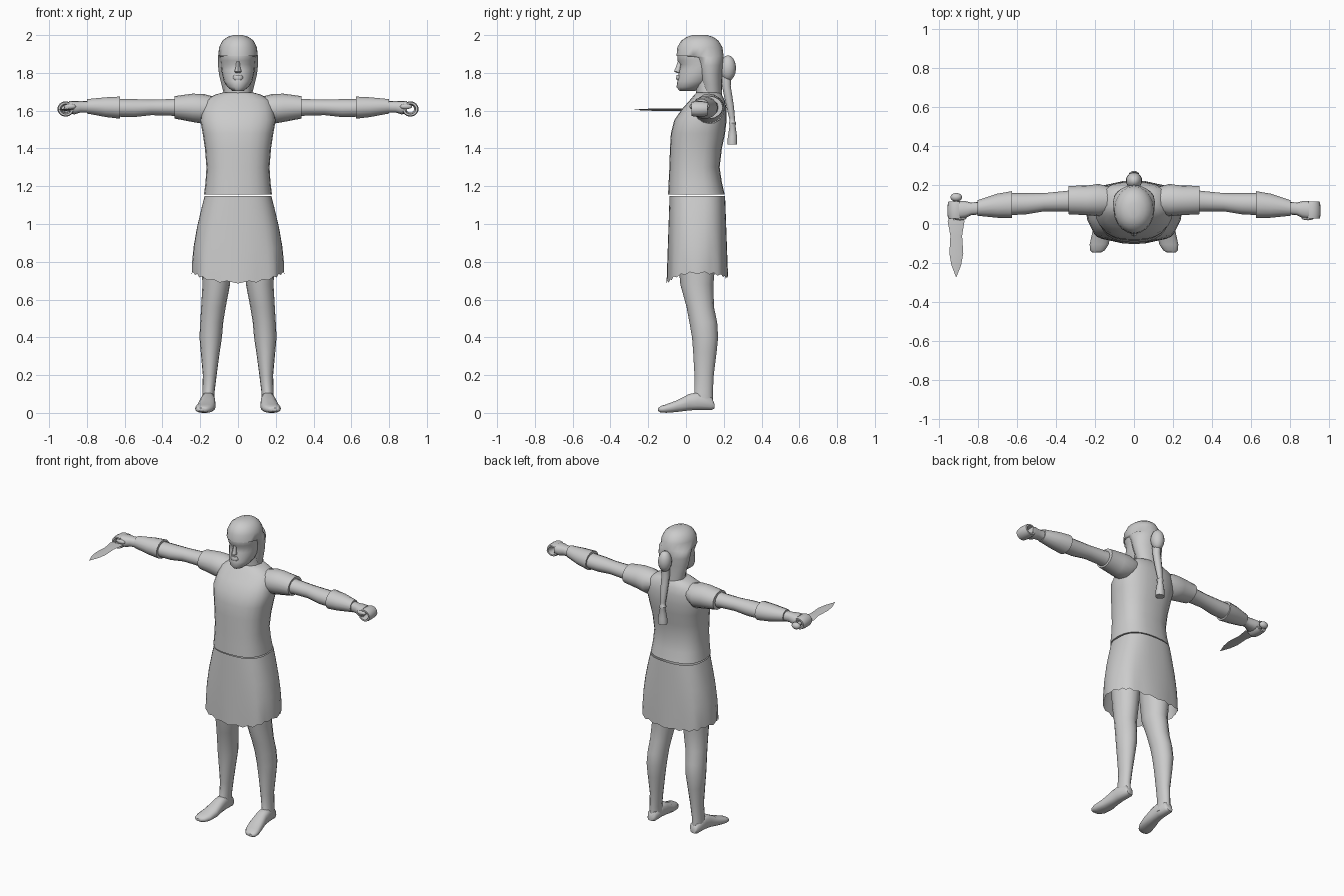
import bpy, bmesh, math
from mathutils import Vector

grey = bpy.data.materials.new("plain grey")
grey.diffuse_color = (0.6, 0.6, 0.6, 1)


def finish(name, bm, angle=50):
    bmesh.ops.recalc_face_normals(bm, faces=bm.faces)
    me = bpy.data.meshes.new(name)
    bm.to_mesh(me)
    bm.free()
    me.materials.append(grey)
    ob = bpy.data.objects.new(name, me)
    bpy.context.collection.objects.link(ob)
    bpy.ops.object.select_all(action='DESELECT')
    ob.select_set(True)
    bpy.context.view_layer.objects.active = ob
    bpy.ops.object.shade_smooth_by_angle(angle=math.radians(angle))
    return ob


def skin(name, rings, caps=(True, True), angle=50):
    """Bridge a list of point rings."""
    bm = bmesh.new()
    rows = [[bm.verts.new(p) for p in r] for r in rings]
    n = len(rows[0])
    for a, b in zip(rows, rows[1:]):
        for i in range(n):
            bm.faces.new((a[i], a[(i + 1) % n], b[(i + 1) % n], b[i]))
    if caps[0]:
        bm.faces.new(rows[0])
    if caps[1]:
        bm.faces.new(rows[-1])
    return finish(name, bm, angle)


def loft(name, axis, rows, s=1, n=16, power=1.0, caps=(True, True)):
    """Rows are (position, lo, hi, lo, hi) across the two remaining axes."""
    others = [i for i in range(3) if i != axis]
    rings = []
    for pos, a0, a1, b0, b1 in rows:
        ring = []
        for k in range(n):
            t = 2 * math.pi * k / n
            c, d = (math.copysign(abs(f(t)) ** power, f(t)) for f in (math.cos, math.sin))
            p = Vector()
            p[axis] = pos
            p[others[0]] = (a0 + a1) / 2 + (a1 - a0) / 2 * c
            p[others[1]] = (b0 + b1) / 2 + (b1 - b0) / 2 * d
            p.x *= s
            ring.append(p)
        rings.append(ring)
    return skin(name, rings, caps)


def ball(name, centre, size):
    bm = bmesh.new()
    bmesh.ops.create_uvsphere(bm, u_segments=14, v_segments=8, radius=1)
    for v in bm.verts:
        v.co = Vector(centre) + Vector([v.co[i] * size[i] for i in range(3)])
    return finish(name, bm)


def sym(rows):
    """(z, half width, y lo, y hi) to loft rows."""
    return [(z, -w, w, a, b) for z, w, a, b in rows]


# Tunic body
loft("tunic", 2, sym([(1.155, .18, -.095, .205), (1.22, .172, -.092, .19), (1.30, .167, -.088, .178),
                      (1.40, .175, -.085, .19), (1.48, .187, -.08, .207), (1.55, .2, -.062, .215),
                      (1.61, .19, -.02, .215), (1.655, .175, .02, .205), (1.685, .12, .045, .19),
                      (1.695, .085, .055, .18)]), n=24, power=.8)

# Skirt with soft folds and a ragged hem
rings = []
N = 40
for f in (0, .15, .4, .65, .85, 1):
    ring = []
    for k in range(N):
        t = 2 * math.pi * k / N
        c, s = math.cos(t), math.sin(t)
        c8, s8 = math.copysign(abs(c) ** .75, c), math.copysign(abs(s) ** .75, s)
        fold = 1 + .045 * f * f * (math.cos(8 * t) - 1) / 2
        hem = .735 - .05 * max(0, -s) ** 2 - .025 * max(0, s) ** 2 + .012 * (k % 2)
        w = .177 + .068 * math.sin(f * math.pi / 2)
        ring.append((w * c8 * fold, .06 + (.147 + .016 * f) * s8 * fold, 1.147 + (hem - 1.147) * f))
    rings.append(ring)
skin("skirt", rings, (False, False))

# Neck, head, hair
loft("neck", 2, sym([(1.64, .085, .05, .19), (1.69, .072, .055, .185), (1.78, .07, .04, .17)]))
loft("head", 2, sym([(1.705, .03, -.035, .05), (1.725, .055, -.05, .09), (1.755, .075, -.046, .13),
                     (1.79, .083, -.04, .16), (1.815, .088, -.036, .175), (1.845, .09, -.03, .185),
                     (1.865, .092, -.045, .185), (1.90, .094, -.046, .185), (1.95, .085, -.03, .17)]), n=20)
loft("hair", 2, sym([(1.67, .07, .085, .192), (1.74, .088, .075, .19), (1.79, .1, .06, .192),
                     (1.84, .106, .045, .197), (1.882, .107, .02, .199), (1.89, .105, -.05, .199),
                     (1.935, .1, -.046, .193), (1.97, .083, -.026, .172), (1.99, .056, .003, .145),
                     (2.0, .025, .035, .11)]), n=20)
loft("nose", 2, sym([(1.80, .014, -.05, -.02), (1.807, .019, -.064, -.02), (1.83, .012, -.054, -.02),
                     (1.86, .009, -.044, -.02)]), n=8)
loft("mouth", 2, sym([(1.762, .02, -.05, -.02), (1.772, .028, -.054, -.02), (1.78, .026, -.051, -.02),
                      (1.79, .02, -.05, -.02)]), n=10)

# Bun and tied tail of hair
ball("hair_bun", (0, .222, 1.825), (.042, .043, .068))
loft("hair_tail", 2, sym([(1.78, .022, .18, .24), (1.73, .026, .19, .238), (1.68, .025, .2, .246),
                          (1.62, .022, .213, .255), (1.56, .018, .228, .26), (1.545, .016, .231, .26),
                          (1.535, .023, .225, .267), (1.52, .017, .23, .263), (1.46, .028, .22, .272),
                          (1.42, .03, .218, .272)]), n=10)

for s, side in ((1, "left"), (-1, "right")):
    # Sleeve, arm, forearm wrap
    loft(side + "_sleeve", 0, [(.11, .06, .185, 1.57, 1.67), (.18, .04, .205, 1.53, 1.688),
                               (.24, .045, .197, 1.54, 1.69), (.335, .05, .195, 1.558, 1.677)], s)
    loft(side + "_arm", 0, [(.30, .062, .175, 1.565, 1.668), (.36, .065, .168, 1.573, 1.662),
                            (.46, .065, .158, 1.575, 1.66), (.55, .05, .158, 1.565, 1.662),
                            (.64, .045, .158, 1.567, 1.662)], s, 14)
    loft(side + "_bracer", 0, [(.625, .03, .168, 1.556, 1.676), (.70, .032, .155, 1.565, 1.672),
                               (.80, .042, .122, 1.584, 1.662)], s, 14)
    # Palm and curled fingers around an open grip
    loft(side + "_palm", 0, [(.78, .05, .115, 1.59, 1.652), (.835, .045, .11, 1.59, 1.65),
                             (.865, .03, .118, 1.58, 1.652), (.895, .025, .118, 1.586, 1.65)], s, 12, .8)
    rings = []
    for i in range(12):
        a = math.radians(120 - i * 26)
        ring = []
        for y, r in ((.028, .7), (.028, .95), (.05, 1.05), (.075, 1.05), (.1, 1),
                     (.115, .9), (.115, .65), (.07, .5)):
            ring.append((s * (.912 + .042 * r * math.cos(a)), y, 1.609 + .039 * r * math.sin(a)))
        rings.append(ring)
    skin(side + "_fingers", rings)
    ball(side + "_thumb", (s * .89, .032, 1.622), (.033, .013, .014))

    # Leg and foot
    loft(side + "_leg", 2, [(.90, .025, .20, -.05, .165), (.68, .042, .188, -.03, .145),
                            (.56, .065, .195, .003, .148), (.48, .078, .2, .018, .165),
                            (.40, .085, .204, .032, .17), (.32, .097, .197, .038, .162),
                            (.20, .113, .186, .045, .147), (.11, .124, .189, .045, .142),
                            (.04, .122, .19, .02, .145)], s)
    loft(side + "_foot", 1, [(.15, .138, .178, .022, .05), (.135, .124, .188, .015, .085),
                             (.06, .122, .195, .015, .11), (.015, .12, .2, .012, .1),
                             (-.05, .118, .215, .004, .066), (-.105, .13, .227, 0, .046),
                             (-.135, .15, .224, .002, .036), (-.147, .17, .212, .01, .026)], s, 14, .8)

# Dagger held in the right hand
loft("dagger_blade", 1, [(.03, -.945, -.875, 1.6, 1.61), (.015, -.954, -.868, 1.598, 1.612),
                         (-.06, -.94, -.88, 1.598, 1.612), (-.15, -.945, -.874, 1.599, 1.611),
                         (-.21, -.935, -.885, 1.6, 1.61), (-.272, -.911, -.909, 1.604, 1.606)], 1, 4)
loft("dagger_handle", 1, [(.02, -.926, -.894, 1.59, 1.62), (.13, -.923, -.897, 1.593, 1.617)], 1, 8)
ball("dagger_pommel", (-.91, .137, 1.605), (.03, .022, .022))
